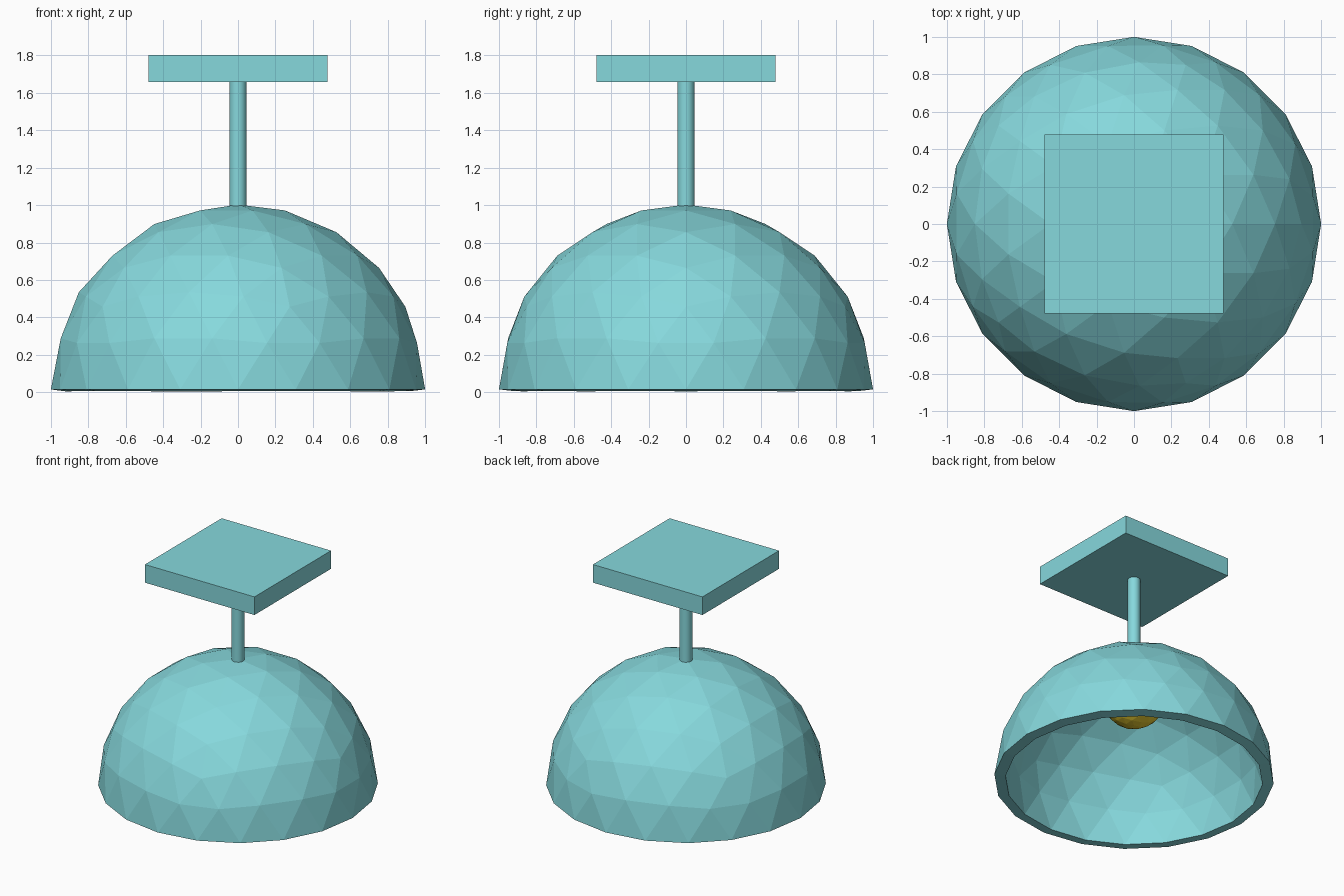
import bpy, bmesh

if "Cube" in bpy.data.objects:
    bpy.data.objects.remove(bpy.data.objects["Cube"])

def material(name, rgb):
    m = bpy.data.materials.new(name)
    m.diffuse_color = (*rgb, 1)
    m.use_nodes = True
    m.node_tree.nodes["Principled BSDF"].inputs["Base Color"].default_value = m.diffuse_color
    return m

teal = material("teal", (0.24, 0.69, 0.72))
amber = material("amber", (0.80, 0.60, 0.03))

def finish(name, mat):
    ob = bpy.context.object
    ob.name = name
    ob.data.materials.append(mat)
    return ob

# Faceted half-dome shade with a thick wall
RIM_Z = 0.015
bpy.ops.mesh.primitive_ico_sphere_add(subdivisions=3, radius=1, location=(0, 0, RIM_Z))
shade = finish("lamp_shade", teal)
bm = bmesh.new()
bm.from_mesh(shade.data)
lower = [v for v in bm.verts if v.co.z < -0.01]
bmesh.ops.delete(bm, geom=lower, context='VERTS')
bmesh.ops.scale(bm, vec=(1, 1, 0.988), verts=bm.verts)
bm.to_mesh(shade.data)
bm.free()
wall = shade.modifiers.new("wall", 'SOLIDIFY')
wall.thickness = 0.08
wall.offset = -1

# Light bulb tucked under the crown of the shade
bpy.ops.mesh.primitive_ico_sphere_add(subdivisions=3, radius=0.23, location=(0, 0, 0.69))
finish("bulb", amber)

# Hanging stem
bpy.ops.mesh.primitive_cylinder_add(vertices=32, radius=0.045, depth=0.72, location=(0, 0, 1.32))
finish("stem", teal)
bpy.ops.object.shade_smooth_by_angle()

# Square ceiling plate
bpy.ops.mesh.primitive_cube_add(size=1, location=(0, 0, 1.73))
plate = finish("ceiling_plate", teal)
plate.scale = (0.955, 0.955, 0.143)
